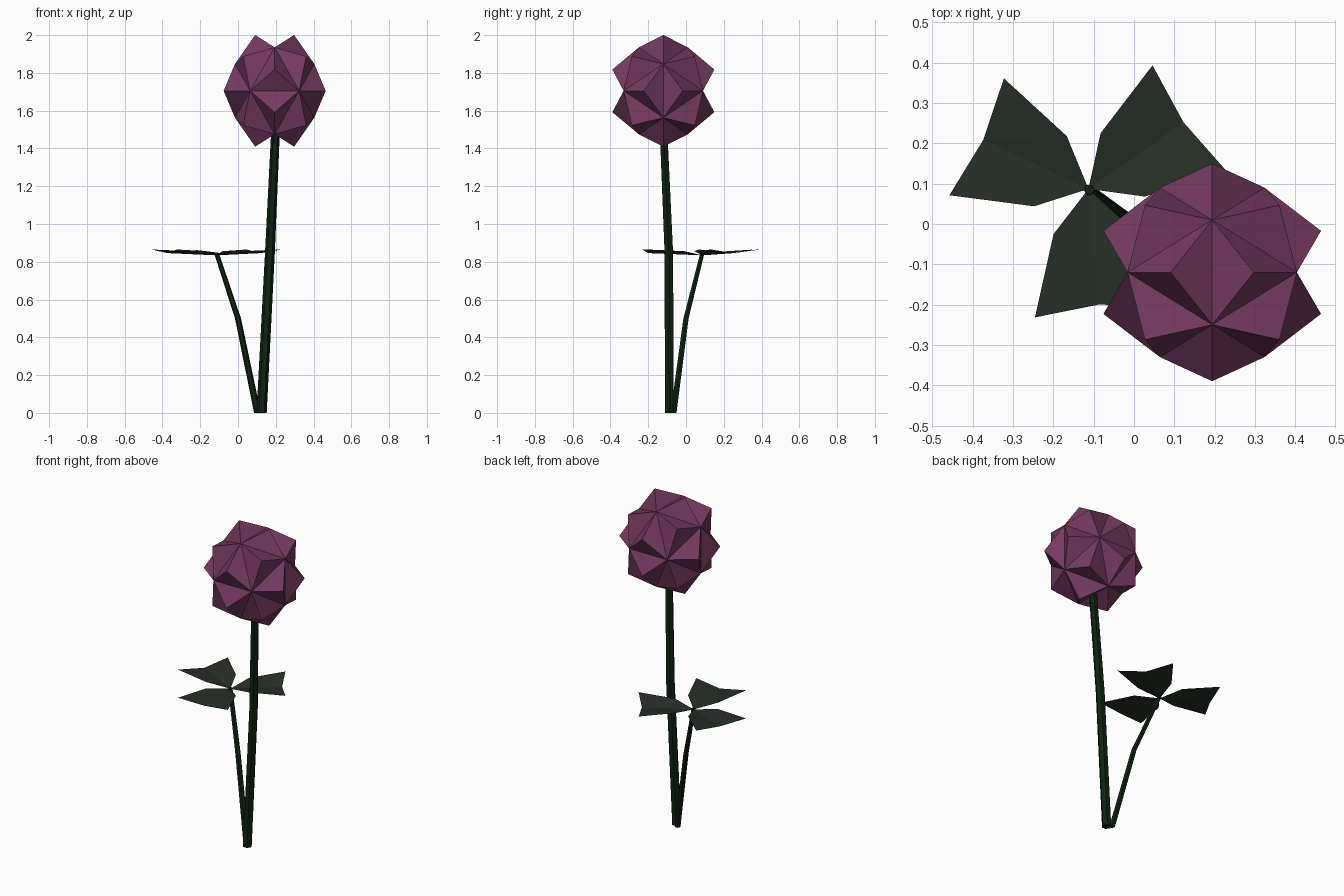
import bpy, bmesh
from math import cos, sin, pi, radians, sqrt
from mathutils import Vector, Matrix

if "Cube" in bpy.data.objects:
    bpy.data.objects.remove(bpy.data.objects["Cube"], do_unlink=True)


def make_material(name, rgb):
    mat = bpy.data.materials.new(name)
    mat.use_nodes = True
    mat.diffuse_color = (*rgb, 1)
    bsdf = mat.node_tree.nodes["Principled BSDF"]
    bsdf.inputs["Base Color"].default_value = (*rgb, 1)
    bsdf.inputs["Roughness"].default_value = 0.9
    return mat


PURPLE = make_material("clover purple", (0.18, 0.042, 0.12))
LEAF = make_material("dusty leaf green", (0.02, 0.029, 0.02))
STEM = make_material("dark stem green", (0.0045, 0.016, 0.0055))


def finish(bm, name, mat):
    mesh = bpy.data.meshes.new(name)
    bm.to_mesh(mesh)
    bm.free()
    mesh.materials.append(mat)
    obj = bpy.data.objects.new(name, mesh)
    bpy.context.collection.objects.link(obj)
    return obj


def tube(name, path, radii, sides=6):
    """Faceted tube with level rings along a path."""
    bm = bmesh.new()
    rings = []
    for point, r in zip(path, radii):
        rings.append([bm.verts.new(Vector(point) + Vector(
            (r * cos(2 * pi * i / sides), r * sin(2 * pi * i / sides), 0)))
            for i in range(sides)])
    for low, high in zip(rings, rings[1:]):
        for i in range(sides):
            j = (i + 1) % sides
            bm.faces.new((low[i], low[j], high[j], high[i]))
    bm.faces.new(rings[0][::-1])
    bm.faces.new(rings[-1])
    finish(bm, name, STEM)


# Stems
tube("flower_stem", [(0.125, -0.088, 0), (0.169, -0.091, 0.85), (0.2, -0.12, 1.52)],
     [0.027, 0.026, 0.023])
tube("leaf_stem", [(0.103, -0.066, 0), (0, 0, 0.5), (-0.112, 0.085, 0.84)],
     [0.018, 0.016, 0.013])

# Flower head: icosahedron with a pyramid raised on every face
PHI = (1 + sqrt(5)) / 2
bm = bmesh.new()
for a in (-1, 1):
    for b in (-PHI, PHI):
        for co in ((0, a, b), (a, b, 0), (b, 0, a)):
            bm.verts.new(Vector(co).normalized() * 0.247)
bmesh.ops.convex_hull(bm, input=bm.verts)
for v in bmesh.ops.poke(bm, faces=bm.faces[:])["verts"]:
    v.co = v.co.normalized() * 0.289
bmesh.ops.recalc_face_normals(bm, faces=bm.faces)
bmesh.ops.scale(bm, verts=bm.verts, vec=(1, 1, 1.095))
head = finish(bm, "flower_head", PURPLE)
head.location = (0.194, -0.12, 1.705)

# Three heart shaped leaflets, folded along the middle
for k, angle in enumerate((35, 155, 275)):
    bm = bmesh.new()
    base = bm.verts.new((0, 0, 0))
    notch = bm.verts.new((0.288, 0, 0.012))
    for side in (1, -1):
        shoulder = bm.verts.new((0.104, 0.096 * side, 0.022))
        tip = bm.verts.new((0.306, 0.16 * side, 0.031))
        for tri in ((base, notch, shoulder), (notch, tip, shoulder)):
            bm.faces.new(tri[::side])
    leaf = finish(bm, f"leaflet_{k + 1}", LEAF)
    leaf.matrix_world = Matrix.Translation((-0.113, 0.087, 0.834)) @ Matrix.Rotation(
        radians(angle), 4, "Z")
